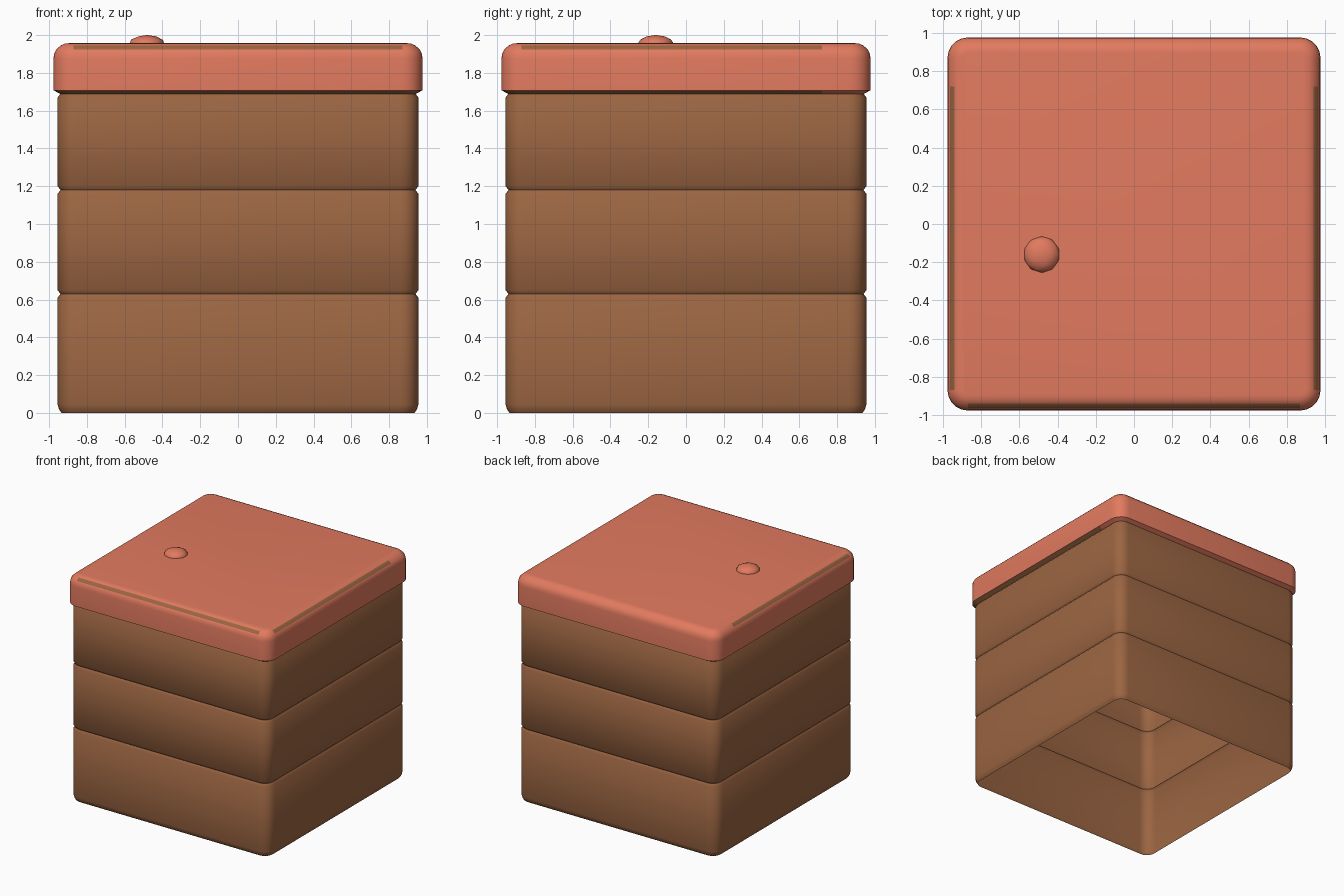
import bpy, bmesh, math
from mathutils import Matrix

cube = bpy.data.objects.get("Cube")
if cube:
    bpy.data.objects.remove(cube, do_unlink=True)


def material(name, rgb):
    m = bpy.data.materials.new(name)
    m.use_nodes = True
    m.diffuse_color = (*rgb, 1)
    m.node_tree.nodes["Principled BSDF"].inputs["Base Color"].default_value = (*rgb, 1)
    return m


BROWN = material("warm brown", (0.328, 0.13, 0.054))
CORAL = material("coral", (0.76, 0.195, 0.115))


def ring(bm, core, half, z, steps=5):
    """Rounded square: corner arcs around a square of half-width core."""
    verts = []
    for corner in range(4):
        base = corner * math.pi / 2
        sx = (1, -1, -1, 1)[corner]
        sy = (1, 1, -1, -1)[corner]
        for i in range(steps + 1):
            a = base + i / steps * math.pi / 2
            r = half - core
            verts.append(bm.verts.new((sx * core + r * math.cos(a),
                                       sy * core + r * math.sin(a), z)))
    return verts


def loft(bm, core, profile, cap=True):
    """Skin rounded-square rings; returns the faces of each band."""
    rings = [ring(bm, core, h, z) for h, z in profile]
    bands = []
    for low, high in zip(rings, rings[1:]):
        n = len(low)
        bands.append([bm.faces.new((low[i], low[(i + 1) % n],
                                    high[(i + 1) % n], high[i])) for i in range(n)])
    if cap:
        bm.faces.new(rings[-1])
    return bands


def finish(name, bm, mats, angle=42):
    mesh = bpy.data.meshes.new(name)
    bm.to_mesh(mesh)
    bm.free()
    for m in mats:
        mesh.materials.append(m)
    ob = bpy.data.objects.new(name, mesh)
    bpy.context.collection.objects.link(ob)
    bpy.ops.object.select_all(action='DESELECT')
    ob.select_set(True)
    bpy.context.view_layer.objects.active = ob
    bpy.ops.object.shade_smooth_by_angle(angle=math.radians(angle))
    return ob


# Hollow body: three stacked tiers, open below, closed under the lid
WALL, SEAM = 0.955, 0.94
profile = [(0.935, 0), (0.948, 0.02), (WALL, 0.045)]
for z in (0.63, 1.18):
    profile += [(WALL, z - 0.02), (SEAM, z), (WALL, z + 0.02)]
profile += [(WALL, 1.67), (SEAM, 1.69), (0.93, 1.92)]
bm = bmesh.new()
loft(bm, 0.86, profile)
finish("tiered_body", bm, [BROWN])

# Lid: sloped lower lip, straight side, rounded top edge
CORE, HALF, EDGE, TOP = 0.87, 0.977, 0.08, 1.957
lid_profile = [(0.94, 1.688), (HALF, 1.708)]
for deg in (0, 18, 35, 58, 75, 90):
    a = math.radians(deg)
    lid_profile.append((HALF - EDGE + EDGE * math.cos(a),
                        TOP - EDGE + EDGE * math.sin(a)))
bm = bmesh.new()
bands = loft(bm, CORE, lid_profile)
lip_top, stripe_low, stripe_high = 1.708, lid_profile[4][1], lid_profile[5][1]

# Cut where the brown trim stops, short of the back
TRIM_END = 0.72
trim = bands[0] + bands[4]
edges = {e for f in trim for e in f.edges}
bmesh.ops.bisect_plane(bm, geom=trim + list(edges) + list({v for f in trim for v in f.verts}),
                       plane_co=(0, TRIM_END, 0), plane_no=(0, 1, 0), dist=1e-5)
bm.normal_update()
for f in bm.faces:
    c = f.calc_center_median()
    zs = [v.co.z for v in f.verts]
    lip = max(zs) < lip_top + 0.001
    stripe = min(zs) > stripe_low - 0.001 and max(zs) < stripe_high + 0.001
    straight = min(abs(c.x), abs(c.y)) < CORE - 0.02
    f.material_index = int(c.y < TRIM_END and (lip or (stripe and straight)))
finish("lid", bm, [CORAL, BROWN])

# Flattened knob on the lid
bm = bmesh.new()
bmesh.ops.create_icosphere(bm, subdivisions=2, radius=0.097,
                           matrix=Matrix.Translation((-0.483, -0.16, 1.952))
                           @ Matrix.Diagonal((1, 1, 0.5, 1)))
finish("knob", bm, [CORAL])
